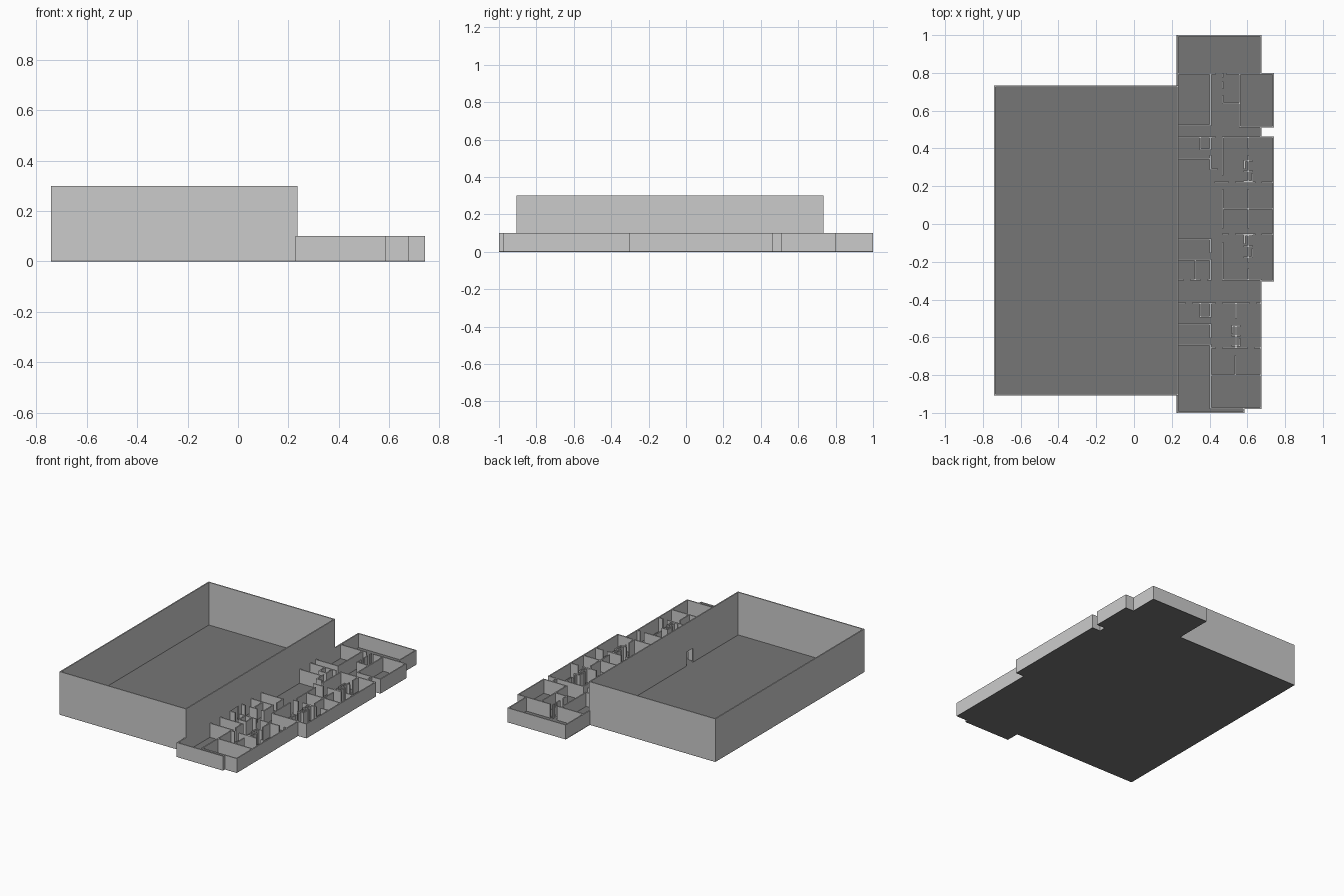
import bpy, bmesh

T = 0.008      # wall thickness
LOW = 0.10     # office wall height
HIGH = 0.30    # hall wall height


def material(name, v):
    m = bpy.data.materials.new(name)
    m.diffuse_color = (v, v, v, 1)
    return m


WALL = material("light grey wall", 0.60)
FLOOR = material("dark grey floor", 0.18)


def boxes(name, items, mat):
    """One object from boxes given as (x0, x1, y0, y1, z0, z1)."""
    bm = bmesh.new()
    for x0, x1, y0, y1, z0, z1 in items:
        vs = bmesh.ops.create_cube(bm, size=1)["verts"]
        for v in vs:
            v.co = (x1 if v.co.x > 0 else x0,
                    y1 if v.co.y > 0 else y0,
                    z1 if v.co.z > 0 else z0)
    me = bpy.data.meshes.new(name)
    bm.to_mesh(me)
    bm.free()
    me.materials.append(mat)
    ob = bpy.data.objects.new(name, me)
    bpy.context.collection.objects.link(ob)
    return ob


def along_x(y, x0, x1, h=LOW, z=0.001):
    return (x0 - T / 2, x1 + T / 2, y - T / 2, y + T / 2, z, h)


def along_y(x, y0, y1, h=LOW, z=0.001):
    return (x - T / 2, x + T / 2, y0 - T / 2, y1 + T / 2, z, h)


def walls(name, rows, columns):
    """rows: (y, x0, x1), columns: (x, y0, y1)"""
    boxes(name, [along_x(*r) for r in rows] + [along_y(*c) for c in columns], WALL)


# Floor outline, extruded as a thin slab
outline = [(-.74, -.907), (.226, -.907), (.226, -1), (.585, -1), (.585, -.979),
           (.676, -.979), (.676, -.304), (.74, -.304), (.74, .464), (.676, .464),
           (.676, .511), (.74, .511), (.74, .80), (.676, .80), (.676, 1),
           (.226, 1), (.226, .734), (-.74, .734)]
bm = bmesh.new()
face = bm.faces.new([bm.verts.new((x, y, 0)) for x, y in outline])
ext = bmesh.ops.extrude_face_region(bm, geom=[face])["geom"]
for v in ext:
    if isinstance(v, bmesh.types.BMVert):
        v.co.z = 0.003
bmesh.ops.recalc_face_normals(bm, faces=bm.faces)
me = bpy.data.meshes.new("floor")
bm.to_mesh(me)
bm.free()
me.materials.append(FLOOR)
bpy.context.collection.objects.link(bpy.data.objects.new("floor", me))

# Tall hall shell, with a doorway in the wall shared with the offices
L, R, S, N = -.736, .231, -.903, .730
boxes("hall_walls", [
    along_x(S, L, R, HIGH), along_x(N, L, R, HIGH), along_y(L, S, N, HIGH),
    along_y(R, S, -.405, HIGH), along_y(R, -.325, N, HIGH),
    along_y(R, -.405, -.325, HIGH, LOW)], WALL)

# Outer walls of the low office wing
walls("office_outer_walls",
      [(.996, R, .672), (.796, .672, .736), (.515, .56, .736), (.46, .672, .736),
       (-.30, .672, .736), (-.975, .581, .672), (-.996, R, .581)],
      [(R, N, .996), (R, -.996, S), (.672, .796, .996), (.736, .515, .796),
       (.672, .46, .515), (.736, -.30, .46), (.672, -.975, -.30),
       (.581, -.996, -.975)])

# Northern rooms
walls("north_room_walls",
      [(.796, R, .43), (.796, .49, .672), (.523, R, .405), (.64, .47, .56)],
      [(.405, .523, .796), (.47, .64, .68), (.47, .72, .75), (.47, .78, .796),
       (.56, .515, .796)])

# Western service rooms beside the corridor
walls("west_room_walls",
      [(.46, R, .405), (.345, R, .405), (.395, .35, .405), (-.08, R, .405),
       (-.19, R, .405), (-.295, R, .26), (-.295, .30, .35), (-.295, .39, .405),
       (-.42, R, .27), (-.42, .31, .405), (-.49, .35, .405), (-.53, R, .405),
       (-.64, R, .405)],
      [(.35, .395, .46), (.405, .29, .36), (.405, .40, .46), (.325, -.295, -.19),
       (.405, -.15, -.08), (.405, -.295, -.19), (.35, -.49, -.42),
       (.405, -.49, -.42), (.405, -.60, -.53), (.405, -.975, -.64)])

# Eastern rooms, with full-height door gaps along the corridor
walls("east_room_walls",
      [(.46, .405, .43), (.46, .47, .672), (.29, .405, .44), (.22, .43, .50),
       (.22, .54, .64), (.22, .68, .736), (.08, .47, .736), (-.055, .47, .50),
       (-.055, .54, .64), (-.055, .68, .736), (-.295, .47, .672)],
      [(.47, .26, .46), (.47, .08, .18), (.47, -.02, .08), (.47, -.295, -.10),
       (.605, .40, .46), (.605, .22, .36), (.605, .08, .18), (.605, -.02, .08),
       (.605, -.20, -.055), (.605, -.295, -.24)])

# Southern rooms
walls("south_room_walls",
      [(-.42, .405, .43), (-.42, .47, .61), (-.42, .65, .672), (-.655, .405, .43),
       (-.655, .47, .60), (-.655, .64, .672), (-.80, .405, .672),
       (-.975, .405, .581)],
      [(.54, -.50, -.42), (.54, -.655, -.54), (.535, -.80, -.70)])


# Small paired closets straddling the dividing walls
def closet(name, x, y0, y1):
    mid = (y0 + y1) / 2
    walls(name, [(y0, x - .02, x + .02), (mid, x - .02, x + .02), (y1, x - .02, x + .02)],
          [(x - .02, mid + .015, y1), (x + .02, y0, mid - .015)])


closet("north_closets", .605, .225, .335)
closet("middle_closets", .605, -.175, -.06)
closet("south_closets", .54, -.645, -.54)
